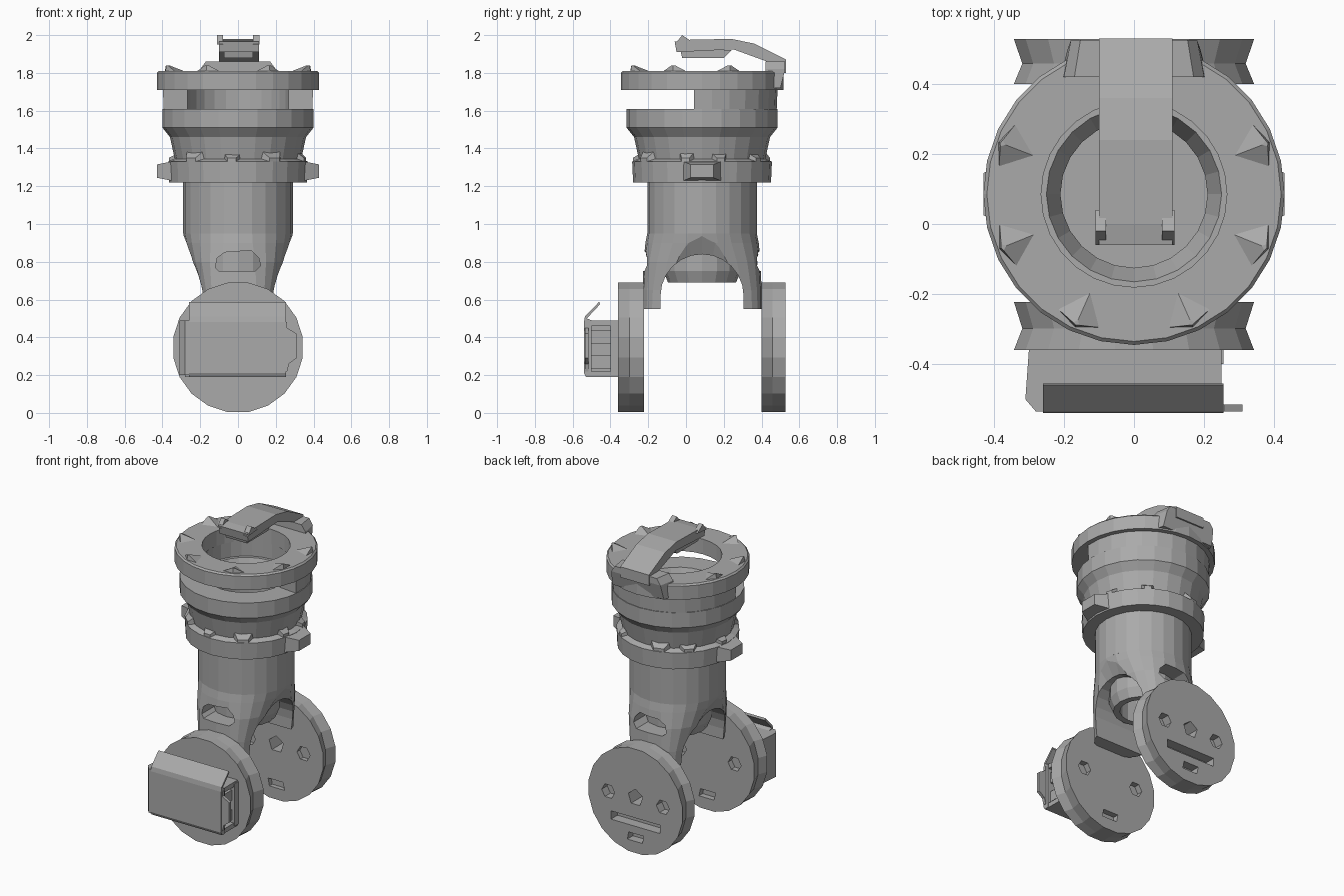
import bpy, bmesh, random
from math import sin, cos, pi, radians
from mathutils import Vector

if "Cube" in bpy.data.objects:
    bpy.data.objects.remove(bpy.data.objects["Cube"])

random.seed(4)
CY = 0.085  # y of the barrel axis
grey = bpy.data.materials.new('dark_grey')
grey.diffuse_color = (.40, .40, .40, 1)
grey.use_nodes = True
grey.node_tree.nodes["Principled BSDF"].inputs["Base Color"].default_value = grey.diffuse_color


def loft(name, rings, loop=False):
    """Skin a series of equal-length 3D rings; cap the ends unless looped."""
    bm = bmesh.new()
    vs = [[bm.verts.new(p) for p in r] for r in rings]
    n = len(vs[0])
    for i in range(len(vs) if loop else len(vs) - 1):
        a, b = vs[i], vs[(i + 1) % len(vs)]
        for j in range(n):
            k = (j + 1) % n
            bm.faces.new((a[j], a[k], b[k], b[j]))
    if not loop:
        bm.faces.new(vs[0])
        bm.faces.new(vs[-1])
    bmesh.ops.recalc_face_normals(bm, faces=bm.faces)
    me = bpy.data.meshes.new(name)
    bm.to_mesh(me)
    bm.free()
    me.materials.append(grey)
    ob = bpy.data.objects.new(name, me)
    bpy.context.collection.objects.link(ob)
    return ob


def prism(name, pts, axis, a, b):
    """Extrude a 2D outline along x (y,z points), y (x,z points) or z (x,y points)."""
    f = {'x': lambda p, t: (t, p[0], p[1]), 'y': lambda p, t: (p[0], t, p[1]),
         'z': lambda p, t: (p[0], p[1], t)}[axis]
    return loft(name, [[f(p, t) for p in pts] for t in (a, b)])


def box(name, x0, x1, y0, y1, z0, z1):
    return prism(name, [(y0, z0), (y1, z0), (y1, z1), (y0, z1)], 'x', x0, x1)


def lathe(name, prof, n=24, a0=0, a1=360):
    """Turn a (radius, z) profile about the barrel axis, full or partial."""
    full = a1 - a0 == 360
    angs = [radians(a0 + (a1 - a0) * i / n) for i in range(n if full else n + 1)]
    return loft(name, [[(r * cos(t), CY + r * sin(t), z) for r, z in prof]
                       for t in angs], full)


def ngon(cx, cy, r, n, rot=0):
    return [(cx + r * cos(rot + 2 * pi * i / n), cy + r * sin(rot + 2 * pi * i / n))
            for i in range(n)]


def cylinder(name, r, z0, z1, n=24):
    return prism(name, ngon(0, CY, r, n), 'z', z0, z1)


def cut(ob, *cutters):
    for c in cutters:
        c.hide_render = True
        m = ob.modifiers.new('cut', 'BOOLEAN')
        m.operation, m.solver, m.object = 'DIFFERENCE', 'EXACT', c
        bpy.context.view_layer.objects.active = ob
        bpy.ops.object.modifier_apply(modifier=m.name)
        bpy.data.objects.remove(c)


def stud(name, deg, r0, r1, w0, w1, za, zb, zc, zd):
    """Tapered block pointing outward from the barrel at a given angle."""
    d = Vector((cos(radians(deg)), sin(radians(deg)), 0))
    s = Vector((-d.y, d.x, 0))
    o = Vector((0, CY, 0))
    return loft(name, [[o + d * r + s * (w * i) + Vector((0, 0, z))
                        for i, z in ((-1, lo), (1, lo), (1, hi), (-1, hi))]
                       for r, w, lo, hi in ((r0, w0, za, zb), (r1, w1, zc, zd))])


# Barrel with collars
lathe('barrel', [(.29, .95), (.29, 1.22), (.365, 1.22), (.37, 1.33), (.335, 1.345),
                 (.36, 1.46), (.40, 1.51), (.40, 1.61), (.25, 1.61), (.21, 1.52), (.21, .95)])
cylinder('barrel_floor', .22, 1.10, 1.16)
lathe('inner_sleeve', [(.18, .69), (.205, .75), (.205, 1.11), (.14, 1.11), (.14, .69)], 16)

# Half ring behind the open slot, and the top flange
lathe('rear_half_ring', [(.395, 1.60), (.40, 1.72), (.27, 1.72), (.27, 1.60)], 14, -6, 186)
lathe('top_flange', [(.43, 1.71), (.43, 1.80), (.42, 1.81), (.265, 1.81), (.265, 1.71)], 28)
for i, a in enumerate((21, -22, -66, -114, -158, 159)):
    d = Vector((cos(radians(a)), sin(radians(a)), 0))
    s = Vector((-d.y, d.x, 0))
    c = Vector((0, CY, 0)) + d * .385
    loft('flange_bump_%d' % i, [[c + d * (u * k + k0) + s * v * k + Vector((0, 0, z))
                                 for u, v in ((-1.5, 0), (0, -1.2), (.5, 0), (0, 1.2))]
                                for k, k0, z in ((.06, 0, 1.805), (.008, .02, 1.84))])

# Lugs on the lower collar and irregular fins around the neck
for a in (0, 180):
    stud('collar_lug_%d' % a, a, .33, .43, .11, .06, 1.225, 1.335, 1.245, 1.315)
for i in range(9):
    a = 20 + 40 * i + random.uniform(-8, 8)
    w = random.uniform(.05, .09)
    stud('neck_fin_%d' % i, a, .30, .365, w, w * .4, 1.32,
         random.uniform(1.37, 1.43), 1.32, 1.35)

# Top clip: bent arm with a wider root on the flange
prism('clip_arm', [(-.05, 1.91), (-.06, 1.965), (.0, 1.975), (.24, 1.98), (.36, 1.955),
                   (.53, 1.87), (.53, 1.80), (.48, 1.80), (.47, 1.845), (.25, 1.925)],
      'x', -.10, .11)
prism('clip_pad', [(-.03, 1.92), (-.02, 1.88), (.2, 1.88), (.24, 1.92)], 'x', -.075, .08)
for x0, x1 in ((-.11, -.08), (.08, .115)):
    prism('clip_corner', [(-.06, 1.95), (-.02, 2.0), (.04, 1.96)], 'x', x0, x1)
loft('clip_root', [[(-x, .42, z), (x, .42, z), (x * .9, y1, z), (-x * .9, y1, z)]
                   for x, y1, z in ((.21, .50, 1.72), (.20, .525, 1.82), (.17, .525, 1.86))])

# Yoke: round at the top, squaring off into two legs
rings = []
for z, a, b, e in ((.55, .19, .315, .5), (.65, .205, .315, .55), (.80, .25, .31, .75),
                   (.90, .28, .30, .95), (.951, .29, .29, 1)):
    ring = []
    for i in range(24):
        c, s = cos(2 * pi * i / 24), sin(2 * pi * i / 24)
        ring.append((a * abs(c) ** e * (1 if c > 0 else -1),
                     CY + b * abs(s) ** e * (1 if s > 0 else -1), z))
    rings.append(ring)
yoke = loft('yoke', rings)


def arch(x, w, top):
    pts = [(x, CY + w * cos(pi * i / 12), top - w + w * sin(pi * i / 12)) for i in range(13)]
    return [(x, CY + w, .4)] + pts + [(x, CY - w, .4)]


window = prism('window_cut', [(-.12, .77), (-.1, .75), (.09, .75), (.12, .78), (.11, .82),
                              (.07, .86), (-.07, .85), (-.11, .82)], 'y', -.4, .6)
cut(yoke, cylinder('bore_cut', .2, .4, .98),
    loft('arch_cut', [arch(-.30, .31, .96), arch(-.235, .22, .84),
                      arch(.235, .22, .84), arch(.30, .31, .96)]), window)


# Round side plates, waisted at the sides, with bolt holes and slots
def plate(name, y0, y1):
    return loft(name, [[(x * k, y, z) for x, z in ngon(0, .347, .347, 20, pi / 20)]
                       for y, k in ((y0, 1), (y0 * .55 + y1 * .45, .93), (y1, 1))])


back = plate('back_plate', .40, .528)
front = plate('front_plate', -.36, -.222)
for ob, ya, yb in ((back, .47, .6), (back, .3, .43), (front, -.26, -.1)):
    for x in (-.2, .2):
        cut(ob, prism('bolt_cut', ngon(x, .36, .048, 6), 'y', ya, yb))
    cut(ob, prism('low_slot_cut', [(-.05, .08), (.06, .08), (.05, .13), (-.06, .13)],
                  'y', ya, yb))
cut(back, prism('centre_cut', ngon(0, .37, .055, 5, pi / 2), 'y', .3, .6),
    box('long_slot_cut', -.18, .18, .46, .6, .18, .235))

# Front pack: body, cover plate with bent lip, left wall and right latch
box('pack_body', -.26, .17, -.51, -.34, .21, .48)
prism('pack_cover', [(-.53, .19), (-.50, .19), (-.50, .49), (-.525, .50), (-.455, .575),
                     (-.46, .588), (-.535, .51), (-.54, .48), (-.54, .21)], 'x', -.26, .255)
prism('pack_left_wall', [(-.31, -.50), (-.28, -.535), (-.24, -.535), (-.24, -.36),
                         (-.30, -.36)], 'z', .2, .49)
for z0, z1 in ((.19, .22), (.46, .49)):
    box('pack_rail', -.28, .25, -.52, -.36, z0, z1)
prism('latch_tab', [(.24, .22), (.26, .22), (.27, .26), (.31, .29), (.31, .42), (.26, .45),
                    (.26, .48), (.24, .48)], 'y', -.535, -.515)
for z in (.27, .40):
    box('latch_block', .15, .235, -.50, -.36, z - .035, z + .035)
box('latch_post', .15, .255, -.40, -.36, .2, .48)
